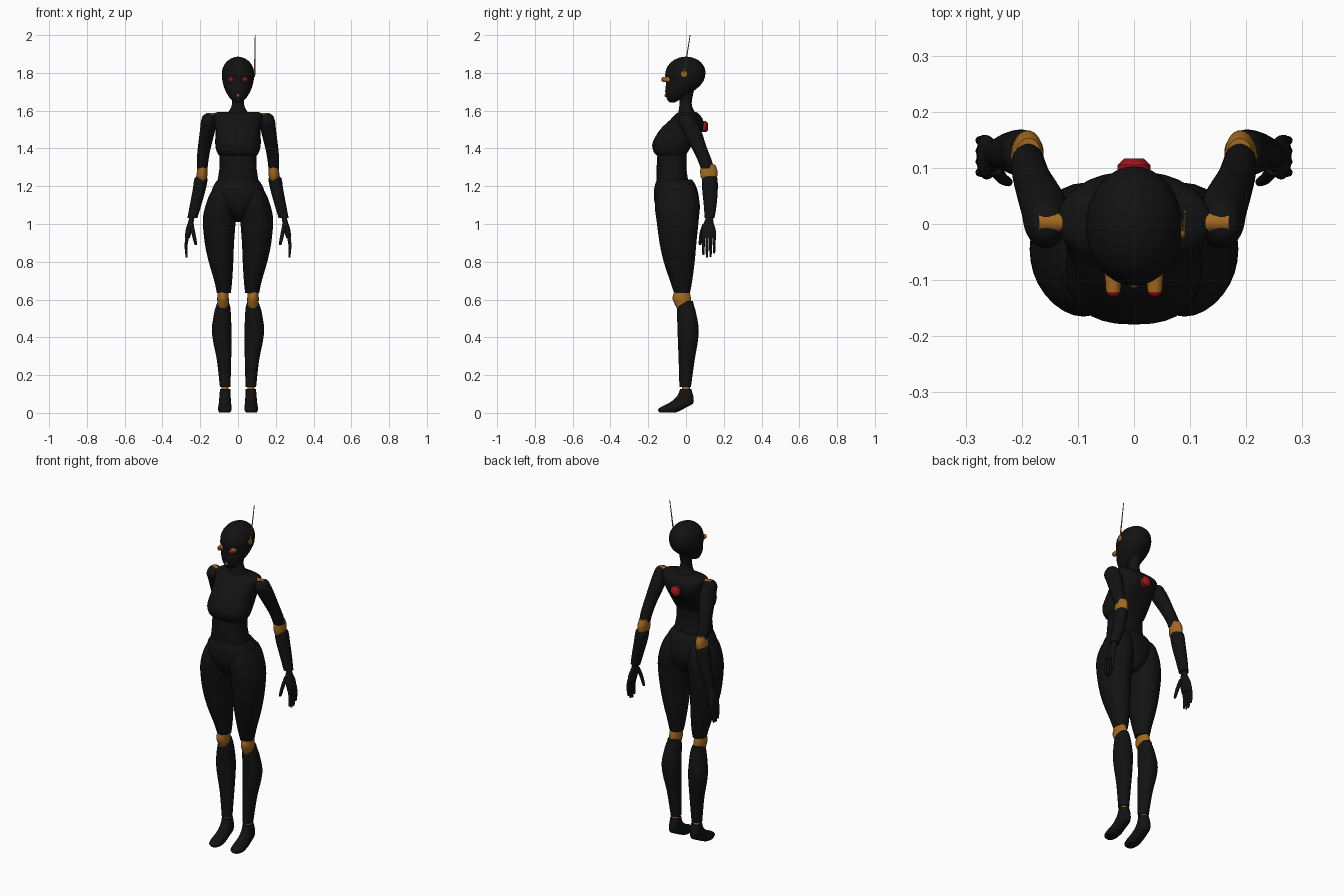
import bpy
import bmesh
from math import cos, sin, pi, radians
from mathutils import Vector, Matrix

default_cube = bpy.data.objects.get("Cube")
if default_cube:
    bpy.data.objects.remove(default_cube, do_unlink=True)


def material(name, red, green, blue):
    mat = bpy.data.materials.new(name)
    mat.use_nodes = True
    colour = (red, green, blue, 1)
    mat.diffuse_color = colour
    mat.node_tree.nodes["Principled BSDF"].inputs["Base Color"].default_value = colour
    return mat


black = material("matte black shell", .006, .006, .006)
orange = material("orange joint", .36, .14, .015)
red = material("red light", .35, .008, .012)
tan = material("tan wire", .32, .2, .1)


def finish(name, bm, mat):
    """Turn a bmesh into a smooth shaded object."""
    bmesh.ops.recalc_face_normals(bm, faces=bm.faces)
    mesh = bpy.data.meshes.new(name)
    bm.to_mesh(mesh)
    bm.free()
    mesh.materials.append(mat)
    mesh.shade_smooth()
    mesh.set_sharp_from_angle(angle=radians(50))
    obj = bpy.data.objects.new(name, mesh)
    bpy.context.collection.objects.link(obj)
    return obj


def smooth_rings(rings, steps):
    """Interpolate the sections with a Catmull-Rom spline."""
    result = []
    last = len(rings) - 1
    for i in range(last):
        a, b = rings[max(i - 1, 0)], rings[i]
        c, d = rings[i + 1], rings[min(i + 2, last)]
        for k in range(steps):
            t = k / steps
            result.append([q + t / 2 * (r - p + t * (2 * p - 5 * q + 4 * r - s
                           + t * (3 * (q - r) + s - p)))
                           for p, q, r, s in zip(a, b, c, d)])
    return result + [rings[-1]]


def loft(name, rings, mat=black, side=1, power=2, steps=4, segments=32):
    """Skin horizontal oval sections given as (z, x min, x max, y min, y max)."""
    bm = bmesh.new()
    loops = []
    for z, left, right, front, back in smooth_rings(rings, steps):
        loop = []
        for i in range(segments):
            angle = 2 * pi * i / segments
            u, v = cos(angle), sin(angle)
            u = abs(u) ** (2 / power) * (1 if u > 0 else -1)
            v = abs(v) ** (2 / power) * (1 if v > 0 else -1)
            x = (left + right + u * (right - left)) / 2
            y = (front + back + v * (back - front)) / 2
            loop.append(bm.verts.new((side * x, y, z)))
        loops.append(loop)
    for low, high in zip(loops, loops[1:]):
        for i in range(segments):
            j = (i + 1) % segments
            bm.faces.new((low[i], low[j], high[j], high[i]))
    bm.faces.new(loops[0])
    bm.faces.new(loops[-1])
    return finish(name, bm, mat)


def body(name, rings, power=2):
    """Centred loft from (z, half width, y min, y max)."""
    return loft(name, [(z, -w, w, a, b) for z, w, a, b in rings], power=power)


def rod(name, start, end, radius, mat, tip=None):
    """Straight cylinder or cone between two points."""
    start, end = Vector(start), Vector(end)
    axis = end - start
    bm = bmesh.new()
    place = Matrix.Translation((start + end) / 2) @ axis.to_track_quat("Z", "Y").to_matrix().to_4x4()
    bmesh.ops.create_cone(bm, cap_ends=True, segments=20, radius1=radius,
                          radius2=radius if tip is None else tip,
                          depth=axis.length, matrix=place)
    return finish(name, bm, mat)


def ball(name, centre, size, mat):
    bm = bmesh.new()
    place = Matrix.Translation(centre) @ Matrix.Diagonal((*size, 1))
    bmesh.ops.create_uvsphere(bm, u_segments=24, v_segments=14, radius=1, matrix=place)
    return finish(name, bm, mat)


def digit(name, path, radius, side):
    """Finger or thumb tapering along a few points."""
    rings = []
    for i, (x, y, z) in enumerate(path):
        r = radius * (1 - .2 * i)
        rings.append((z, x - r, x + r, y - r, y + r))
    x, y, z = path[-1]
    rings.append((z - radius / 2, x - .002, x + .002, y - .002, y + .002))
    loft(name, rings, side=side, steps=3, segments=12)


# Head and neck
body("head", [(1.644, .012, -.088, -.06), (1.66, .038, -.1, -.03), (1.7, .064, -.11, .035),
              (1.745, .08, -.106, .085), (1.79, .086, -.11, .102), (1.83, .079, -.1, .097),
              (1.862, .057, -.072, .072), (1.88, .028, -.037, .037), (1.886, .003, -.005, .005)])
body("neck", [(1.57, .085, -.05, .06), (1.595, .05, -.04, .045), (1.64, .031, -.035, .03),
              (1.72, .037, -.04, .045)])

# Face details, one ear disc and its antenna
for side, word in ((1, "left"), (-1, "right")):
    x = side * .037
    rod(word + "_eye_socket", (x, -.08, 1.765), (x, -.121, 1.765), .016, orange, .013)
    ball(word + "_eye_light", (x, -.121, 1.765), (.012, .009, .012), red)
ball("mouth_light", (0, -.106, 1.68), (.009, .008, .009), orange)
rod("ear_disc", (.075, -.01, 1.795), (.091, -.01, 1.795), .016, orange)
rod("antenna", (.088, -.012, 1.79), (.091, .022, 2), .004, tan, .002)

# Torso
body("chest", [(1.362, .1, -.155, 0), (1.385, .113, -.172, .012), (1.43, .121, -.177, .04),
               (1.5, .118, -.137, .088), (1.55, .129, -.085, .09), (1.58, .134, -.057, .07),
               (1.594, .105, -.037, .053)], 2.5)
body("abdomen", [(1.2, .113, -.155, .02), (1.25, .105, -.155, .008), (1.31, .097, -.155, .002),
                 (1.39, .098, -.15, .005)], 2.3)
body("pelvis", [(1.235, .104, -.15, .03), (1.215, .122, -.162, .046), (1.17, .14, -.17, .063),
                (1.11, .13, -.165, .07), (1.05, .065, -.135, .055), (1.01, .018, -.07, .025)], 2.2)
rod("back_light_rim", (0, .075, 1.515), (0, .105, 1.515), .029, red)
rod("back_light_cap", (0, .105, 1.515), (0, .117, 1.515), .029, red, .017)

for side, word in ((1, "left"), (-1, "right")):
    def part(name, rings, mat=black, power=2):
        loft(word + "_" + name, rings, mat, side, power)

    # Leg
    part("thigh", [(1.205, .05, .112, -.1, .03), (1.17, .025, .143, -.148, .058),
                   (1.1, .008, .171, -.165, .073), (1.02, .012, .186, -.156, .067),
                   (.9, .021, .176, -.14, .055), (.8, .025, .155, -.118, .046),
                   (.7, .031, .126, -.085, .033), (.635, .038, .112, -.063, .021)])
    part("knee", [(.548, .053, .106, -.045, .02), (.58, .049, .109, -.062, .025),
                  (.61, .049, .11, -.071, .026), (.65, .053, .106, -.06, .016)], orange)
    part("shin", [(.592, .055, .105, -.015, .036), (.57, .043, .115, -.045, .042),
                  (.53, .038, .126, -.048, .053), (.45, .035, .138, -.045, .067),
                  (.38, .035, .132, -.043, .063), (.28, .036, .112, -.039, .046),
                  (.138, .04, .096, -.035, .026)])
    part("ankle", [(.11, .05, .088, -.022, .02), (.15, .05, .088, -.022, .02)], orange)
    part("foot", [(.126, .041, .095, -.032, .028), (.095, .039, .098, -.043, .037),
                  (.07, .038, .1, -.065, .041), (.048, .036, .102, -.098, .036),
                  (.03, .035, .105, -.135, .003), (.015, .035, .105, -.148, -.025),
                  (.001, .043, .098, -.138, -.055)], power=2.3)

    # Arm
    part("upper_arm", [(1.584, .145, .168, -.008, .014), (1.575, .13, .184, -.028, .036),
                       (1.545, .118, .196, -.043, .055), (1.5, .12, .201, -.022, .078),
                       (1.4, .145, .213, .032, .112), (1.34, .156, .218, .061, .135),
                       (1.295, .161, .217, .078, .148)])
    rod(word + "_shoulder_pin", (side * .127, .003, 1.569), (side * .169, .003, 1.569), .018, orange)
    part("elbow", [(1.225, .17, .212, .09, .155), (1.25, .163, .219, .078, .165),
                   (1.285, .161, .217, .075, .166), (1.315, .164, .212, .08, .153)], orange)
    part("forearm", [(1.252, .168, .222, .095, .16), (1.235, .161, .232, .086, .167),
                     (1.18, .172, .24, .086, .168), (1.1, .194, .255, .094, .162),
                     (1.032, .215, .268, .099, .151)])

    # Hand
    part("palm", [(1.04, .23, .258, .108, .145), (1.01, .235, .264, .096, .145),
                  (.97, .243, .277, .08, .157), (.925, .255, .281, .082, .159)])
    for i, length in enumerate((.1, .112, .11, .09)):
        y = .092 + .019 * i
        digit(word + "_finger", [(.267, y, .94), (.275, y, .94 - length / 2),
                                 (.272, y, .94 - length)], .0095, side)
    digit(word + "_thumb", [(.248, .1, 1), (.236, .082, .95), (.224, .075, .895)], .013, side)
